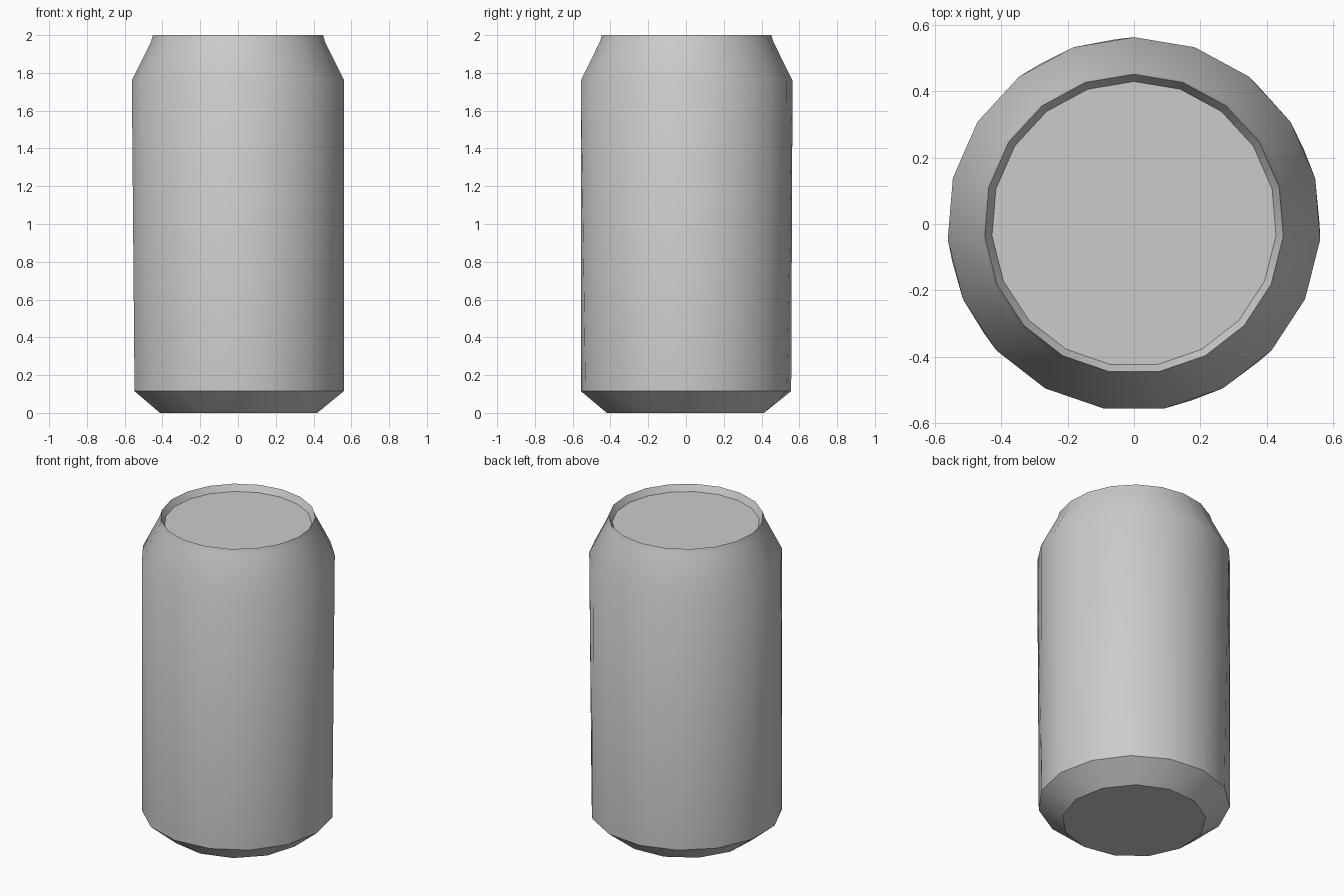
import bpy
import bmesh
from math import sin, cos, tau, radians

cube = bpy.data.objects.get("Cube")
if cube:
    bpy.data.objects.remove(cube, do_unlink=True)

# Plain metal colour
metal = bpy.data.materials.new("light_grey_metal")
metal.use_nodes = True
GREY = (0.6, 0.6, 0.6, 1.0)
metal.diffuse_color = GREY
metal.node_tree.nodes["Principled BSDF"].inputs["Base Color"].default_value = GREY

# Rings from base to recessed lid: radius, height, sides, start angle
RINGS = [
    (0.42, 0.0, 13, 135),      # base
    (0.56, 0.115, 15, 120),    # top of base chamfer
    (0.564, 1.76, 19, 90),     # shoulder
    (0.462, 1.965, 19, 90),    # neck
    (0.452, 2.0, 19, 90),      # rim
    (0.43, 1.96, 19, 90),      # recessed lid
]


def add_ring(bm, radius, z, sides, start):
    verts = []
    for i in range(sides):
        a = radians(start) + tau * i / sides
        verts.append(bm.verts.new((radius * cos(a), radius * sin(a), z)))
    edges = [bm.edges.new((verts[i], verts[(i + 1) % sides])) for i in range(sides)]
    return verts, edges


bm = bmesh.new()
rings = [add_ring(bm, *r) for r in RINGS]

# Walls between neighbouring rings
for (_, lower), (_, upper) in zip(rings, rings[1:]):
    bmesh.ops.bridge_loops(bm, edges=lower + upper)

# Base and lid discs
bm.faces.new(rings[0][0])
bm.faces.new(rings[-1][0])
bmesh.ops.recalc_face_normals(bm, faces=bm.faces[:])

mesh = bpy.data.meshes.new("can")
bm.to_mesh(mesh)
bm.free()
mesh.materials.append(metal)
can = bpy.data.objects.new("can", mesh)
bpy.context.collection.objects.link(can)

bpy.ops.object.select_all(action="DESELECT")
can.select_set(True)
bpy.context.view_layer.objects.active = can
bpy.ops.object.shade_smooth_by_angle(angle=radians(32))
